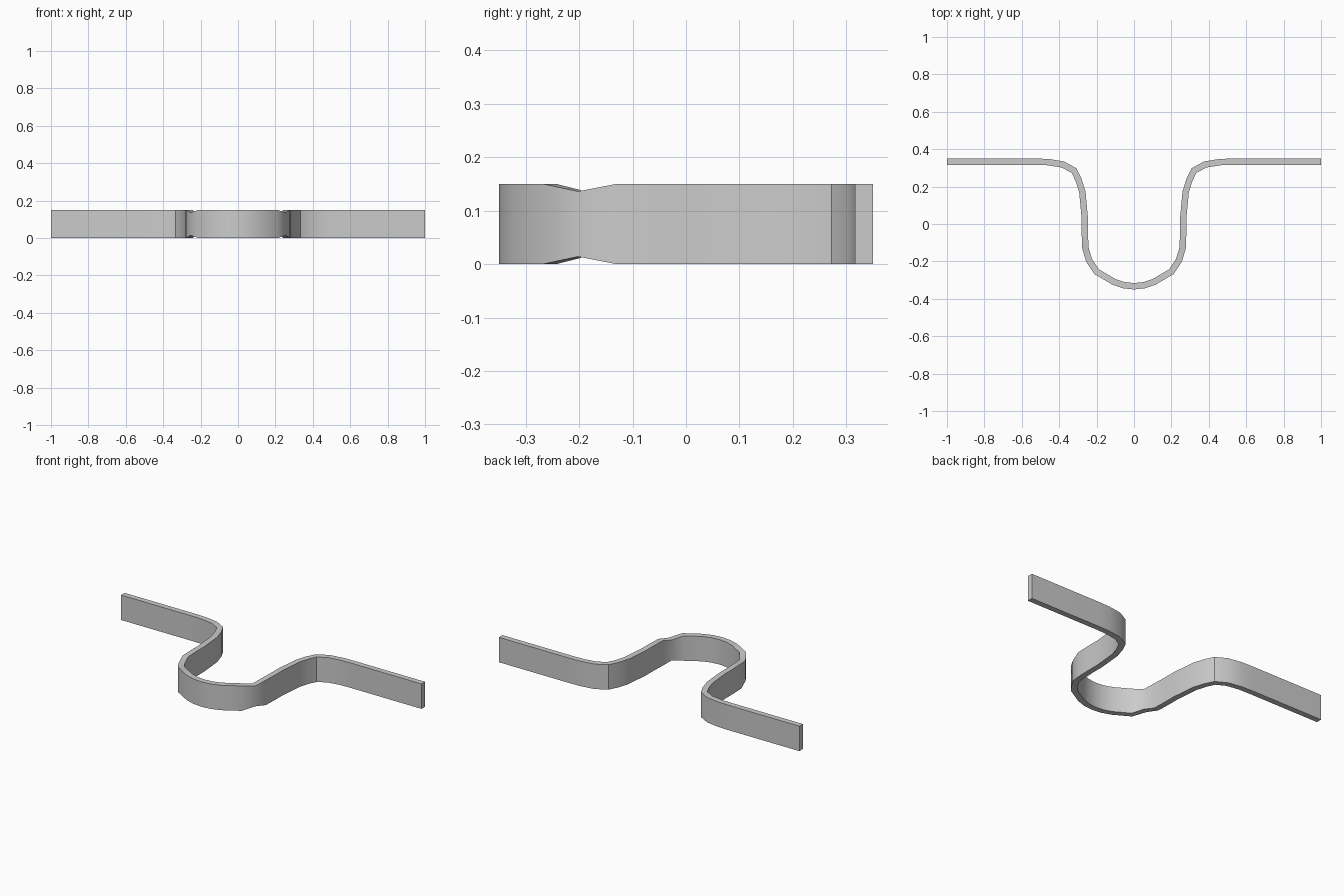
import bpy, bmesh
from mathutils import Vector

if "Cube" in bpy.data.objects:
    bpy.data.objects.remove(bpy.data.objects["Cube"])

HEIGHT, THICK, NOTCH_DEPTH = 0.15, 0.034, 0.014

# Centre line of the right half, from the bottom of the bend to the free end
half = [(0, -0.333), (0.055, -0.327), (0.108, -0.309), (0.2, -0.255),
        (0.24, -0.195), (0.26, -0.128), (0.263, -0.05), (0.263, 0.03),
        (0.276, 0.17), (0.296, 0.235), (0.32, 0.285), (0.38, 0.318),
        (0.46, 0.331), (0.53, 0.333), (1.0, 0.333)]
NOTCH = 4  # ring that is pinched in height
path = [(-x, y) for x, y in reversed(half[1:])] + half
path = [Vector(p) for p in path]
mid = len(half) - 1


def miter(i):
    """Sideways offset of the strip at path point i."""
    dirs = []
    if i > 0:
        dirs.append((path[i] - path[i - 1]).normalized())
    if i < len(path) - 1:
        dirs.append((path[i + 1] - path[i]).normalized())
    t = sum(dirs, Vector((0, 0))).normalized()
    return Vector((-t.y, t.x)) * (THICK / 2) / t.dot(dirs[0])


# Bent strip: rectangular section swept along the path
bm = bmesh.new()
rings = []
for i, p in enumerate(path):
    n = miter(i)
    d = NOTCH_DEPTH if abs(i - mid) == NOTCH else 0
    section = [(p - n, d), (p + n, d), (p + n, HEIGHT - d), (p - n, HEIGHT - d)]
    rings.append([bm.verts.new((q.x, q.y, z)) for q, z in section])
for a, b in zip(rings, rings[1:]):
    for k in range(4):
        j = (k + 1) % 4
        bm.faces.new((a[k], a[j], b[j], b[k]))
bm.faces.new(rings[0])
bm.faces.new(rings[-1])
bmesh.ops.recalc_face_normals(bm, faces=bm.faces)

mesh = bpy.data.meshes.new("bent_strip")
bm.to_mesh(mesh)
bm.free()
strip = bpy.data.objects.new("bent_strip", mesh)
bpy.context.collection.objects.link(strip)

bpy.context.view_layer.objects.active = strip
strip.select_set(True)
bpy.ops.object.shade_smooth_by_angle(angle=0.6)
